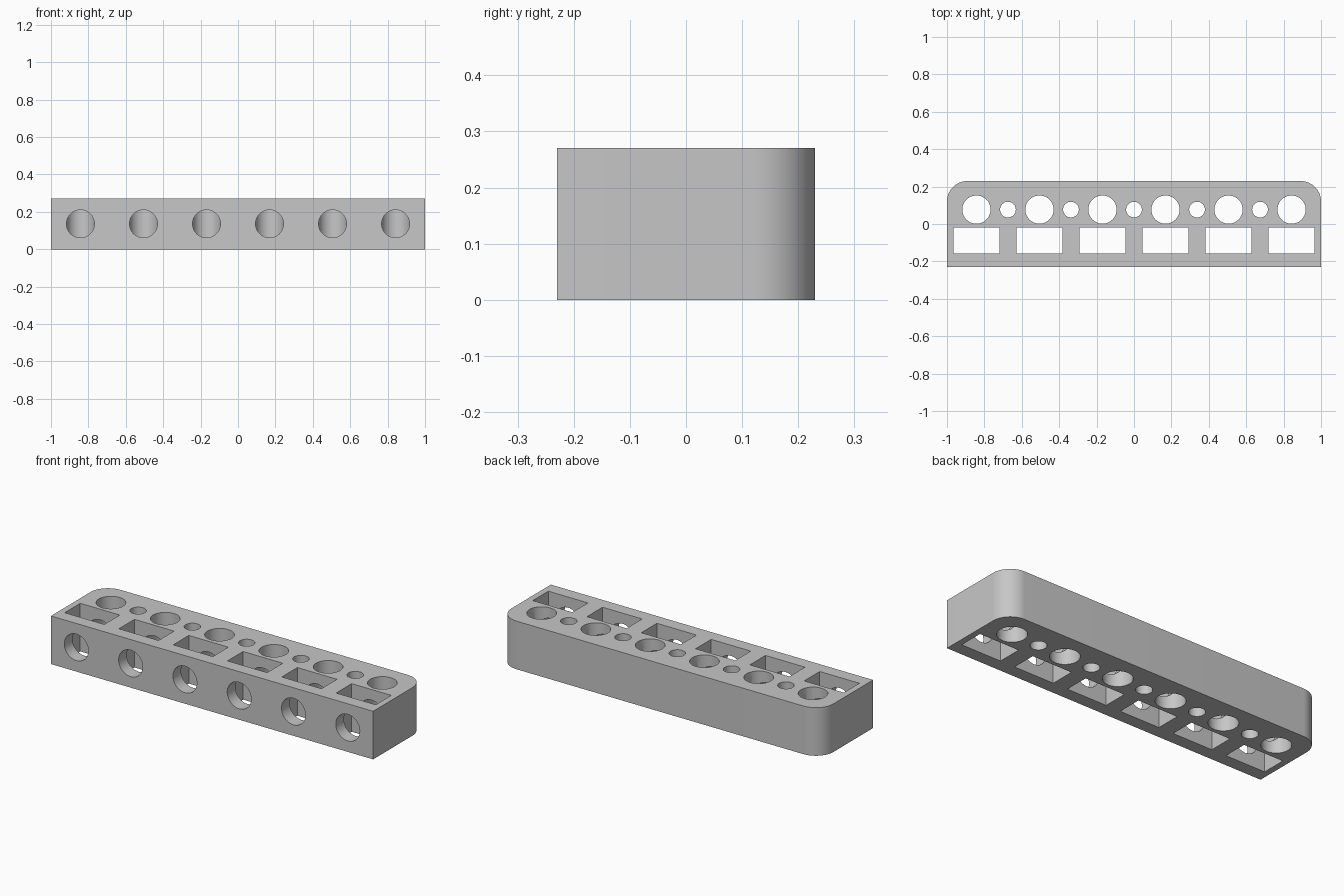
import bpy
import bmesh
import math
from mathutils import Matrix

if "Cube" in bpy.data.objects:
    bpy.data.objects.remove(bpy.data.objects["Cube"], do_unlink=True)

HEIGHT, HALF_DEPTH, CORNER = 0.27, 0.23, 0.11
PITCH = 0.337
BIG_X = [PITCH * (i - 2.5) for i in range(6)]
SMALL_X = [PITCH * (i - 2) for i in range(5)]
HOLE_Y = 0.077


def make_object(name, bm):
    mesh = bpy.data.meshes.new(name)
    bmesh.ops.recalc_face_normals(bm, faces=bm.faces)
    bm.to_mesh(mesh)
    bm.free()
    obj = bpy.data.objects.new(name, mesh)
    bpy.context.collection.objects.link(obj)
    return obj


def add_cylinder(bm, radius, length, matrix):
    bmesh.ops.create_cone(bm, cap_ends=True, segments=48, radius1=radius,
                          radius2=radius, depth=length, matrix=matrix)


def add_box(bm, size, centre):
    bmesh.ops.create_cube(bm, size=1, matrix=Matrix.Translation(centre)
                          @ Matrix.Diagonal((*size, 1)))


# Holder block with the two back vertical corners rounded
bm = bmesh.new()
add_box(bm, (2, 2 * HALF_DEPTH, HEIGHT), (0, 0, HEIGHT / 2))
back_edges = [e for e in bm.edges
              if all(v.co.y > 0 for v in e.verts)
              and abs(e.verts[0].co.z - e.verts[1].co.z) > 0.1]
bmesh.ops.bevel(bm, geom=back_edges, offset=CORNER, segments=16,
                profile=0.5, affect='EDGES')
block = make_object("tool_holder_block", bm)

# Vertical cuts: large holes, small holes and rectangular slots
bm = bmesh.new()
for x in BIG_X:
    add_cylinder(bm, 0.0755, 0.6, Matrix.Translation((x, HOLE_Y, HEIGHT / 2)))
    add_box(bm, (0.246, 0.138, 0.6), (x, -0.089, HEIGHT / 2))
for x in SMALL_X:
    add_cylinder(bm, 0.042, 0.6, Matrix.Translation((x, HOLE_Y, HEIGHT / 2)))
vertical_cutter = make_object("vertical_cutter", bm)

# Front drillings that run through the slots into the large holes
bm = bmesh.new()
front = -HALF_DEPTH - 0.1
for x in BIG_X:
    middle = Matrix.Translation((x, (front + HOLE_Y) / 2, 0.136))
    add_cylinder(bm, 0.0745, HOLE_Y - front,
                 middle @ Matrix.Rotation(math.pi / 2, 4, 'X'))
front_cutter = make_object("front_cutter", bm)

# Apply the cuts
bpy.ops.object.select_all(action='DESELECT')
block.select_set(True)
bpy.context.view_layer.objects.active = block
for cutter in (vertical_cutter, front_cutter):
    cutter.hide_render = True
    mod = block.modifiers.new(cutter.name, 'BOOLEAN')
    mod.operation = 'DIFFERENCE'
    mod.solver = 'EXACT'
    mod.object = cutter
    bpy.ops.object.modifier_apply(modifier=mod.name)
    bpy.data.objects.remove(cutter, do_unlink=True)

# Plain grey finish
grey = bpy.data.materials.new("plain_grey")
grey.use_nodes = True
colour = (0.57, 0.57, 0.57, 1)
grey.diffuse_color = colour
grey.node_tree.nodes["Principled BSDF"].inputs["Base Color"].default_value = colour
block.data.materials.clear()
block.data.materials.append(grey)
bpy.ops.object.shade_smooth_by_angle(angle=math.radians(30))
